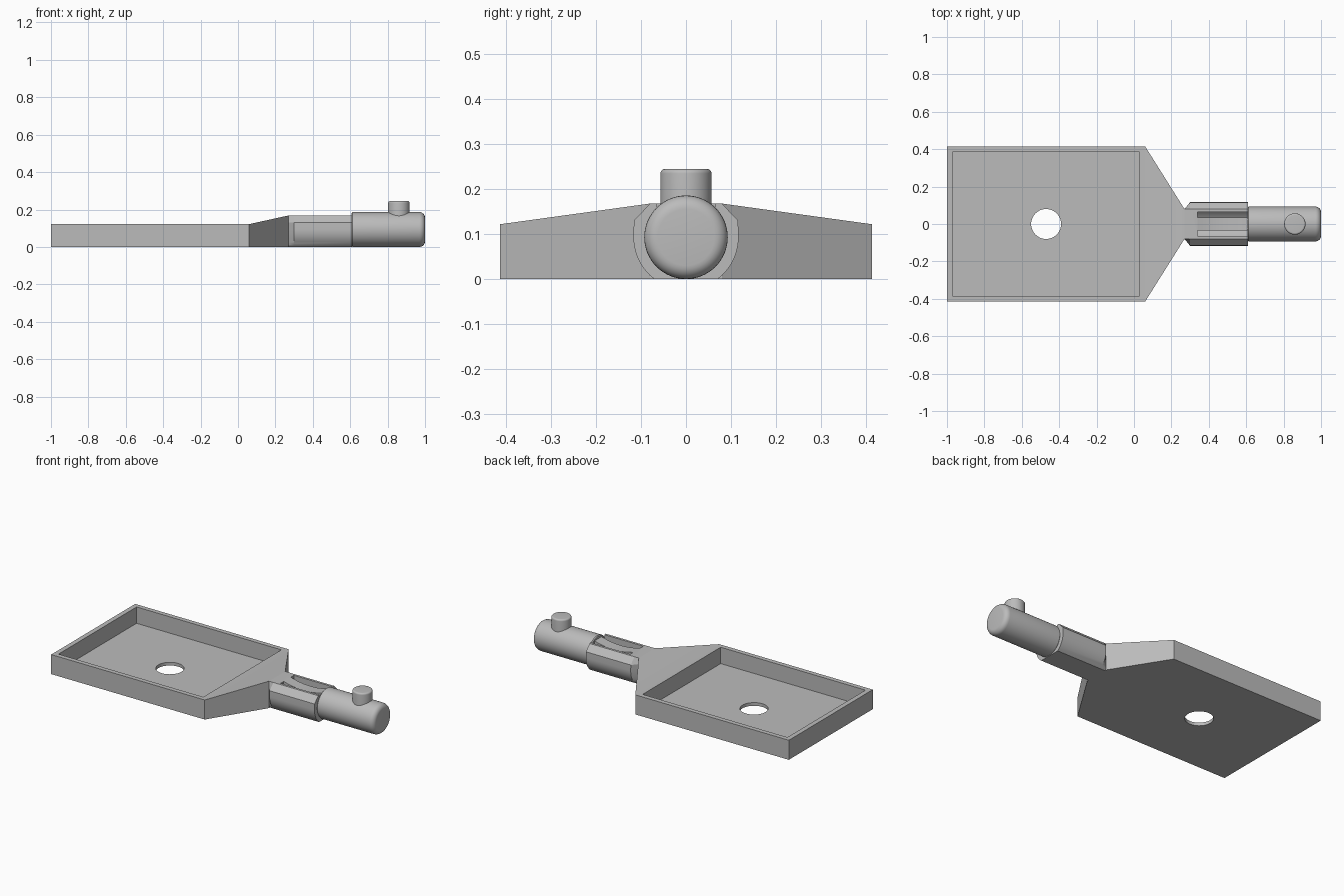
import bpy, math
import bmesh

cube = bpy.data.objects.get("Cube")
if cube:
    bpy.data.objects.remove(cube, do_unlink=True)

grey = bpy.data.materials.new("plain grey")
grey.use_nodes = True
colour = (0.5, 0.5, 0.5, 1)
grey.diffuse_color = colour
grey.node_tree.nodes["Principled BSDF"].inputs["Base Color"].default_value = colour


def finish(name, bm):
    bmesh.ops.recalc_face_normals(bm, faces=bm.faces)
    mesh = bpy.data.meshes.new(name)
    bm.to_mesh(mesh)
    bm.free()
    mesh.materials.append(grey)
    obj = bpy.data.objects.new(name, mesh)
    bpy.context.collection.objects.link(obj)
    return obj


def loft(name, sections):
    """Skin equal-length rings of points and cap both ends."""
    bm = bmesh.new()
    rings = [[bm.verts.new(p) for p in ring] for ring in sections]
    n = len(rings[0])
    for a, b in zip(rings, rings[1:]):
        for i in range(n):
            j = (i + 1) % n
            bm.faces.new((a[i], a[j], b[j], b[i]))
    bm.faces.new(rings[0])
    bm.faces.new(rings[-1])
    return finish(name, bm)


def extrude_x(name, profile, x0, x1):
    return loft(name, [[(x, y, z) for y, z in profile] for x in (x0, x1)])


def rect(y, z0, z1):
    return [(-y, z0), (y, z0), (y, z1), (-y, z1)]


def circle(r, n=64):
    return [(r * math.cos(math.tau * i / n), r * math.sin(math.tau * i / n)) for i in range(n)]


def rounded_rod(name, rings, place):
    """Round rod from (distance, radius) pairs; place maps it into space."""
    return loft(name, [[place(d, a, b) for a, b in circle(r)] for d, r in rings])


def fillet(end, radius, size, steps=6):
    """Rounded end edge as (distance, radius) pairs."""
    return [(end - size + size * math.sin(t), radius - size + size * math.cos(t))
            for t in (math.pi / 2 * i / steps for i in range(steps + 1))]


def cut(obj, cutter):
    mod = obj.modifiers.new("cut", 'BOOLEAN')
    mod.operation = 'DIFFERENCE'
    mod.solver = 'EXACT'
    mod.object = cutter
    bpy.context.view_layer.objects.active = obj
    bpy.ops.object.modifier_apply(modifier=mod.name)
    bpy.data.objects.remove(cutter, do_unlink=True)


# Tray with a shoulder that narrows and rises toward the handle
stations = [(-1, 0.414, 0.122), (0.06, 0.414, 0.122), (0.27, 0.08, 0.168)]
tray = loft("tray", [[(x, y, z) for y, z in rect(w, 0, h)] for x, w, h in stations])
cut(tray, extrude_x("recess", rect(0.385, 0.02, 0.3), -0.97, 0.03))
cut(tray, rounded_rod("drain", [(-0.1, 0.08), (0.1, 0.08)], lambda d, a, b: (a - 0.47, b, d)))

# Collar: flat top, chamfered shoulders, round flanks cut flat underneath
axis_z = 0.093
half = [(0.08, 0.168), (0.116, 0.13)]
half += [(0.117 * math.cos(t), max(0, axis_z + 0.117 * math.sin(t)))
         for t in (math.radians(-53 * i / 8) for i in range(9))]
ring = half + [(-y, z) for y, z in reversed(half)]
narrow = [(max(-0.08, min(0.08, y)), z) for y, z in ring]
collar = loft("collar", [[(0.27, y, z) for y, z in narrow],
                         [(0.30, y, z) for y, z in ring],
                         [(0.61, y, z) for y, z in ring]])

# Pair of slots leaving a dipped strap between them
for side in (-1, 1):
    slot = [(side * y, z) for y, z in
            [(0.035, 0.023), (0.05, 0.033), (0.065, 0.05), (0.065, 0.3), (0.035, 0.3)]]
    cut(collar, extrude_x("slot", slot, 0.34, 0.63))
bow = 0.466
cut(collar, rounded_rod("strap_dip", [(-0.036, bow), (0.036, bow)],
                        lambda d, a, b: (0.475 + a, d, 0.148 + bow + b)))

# Round plug with a softened tip
plug = rounded_rod("plug", [(0.608, 0.088), (0.613, 0.093)] + fillet(1.0, 0.093, 0.03),
                   lambda d, a, b: (d, a, axis_z + b))

# Upright peg on the plug
peg = rounded_rod("peg", [(0.1, 0.057)] + fillet(0.245, 0.057, 0.01),
                  lambda d, a, b: (0.86 + a, b, d))

for obj in (tray, collar, plug, peg):
    bpy.ops.object.select_all(action='DESELECT')
    obj.select_set(True)
    bpy.context.view_layer.objects.active = obj
    bpy.ops.object.shade_smooth_by_angle(angle=math.radians(25))
